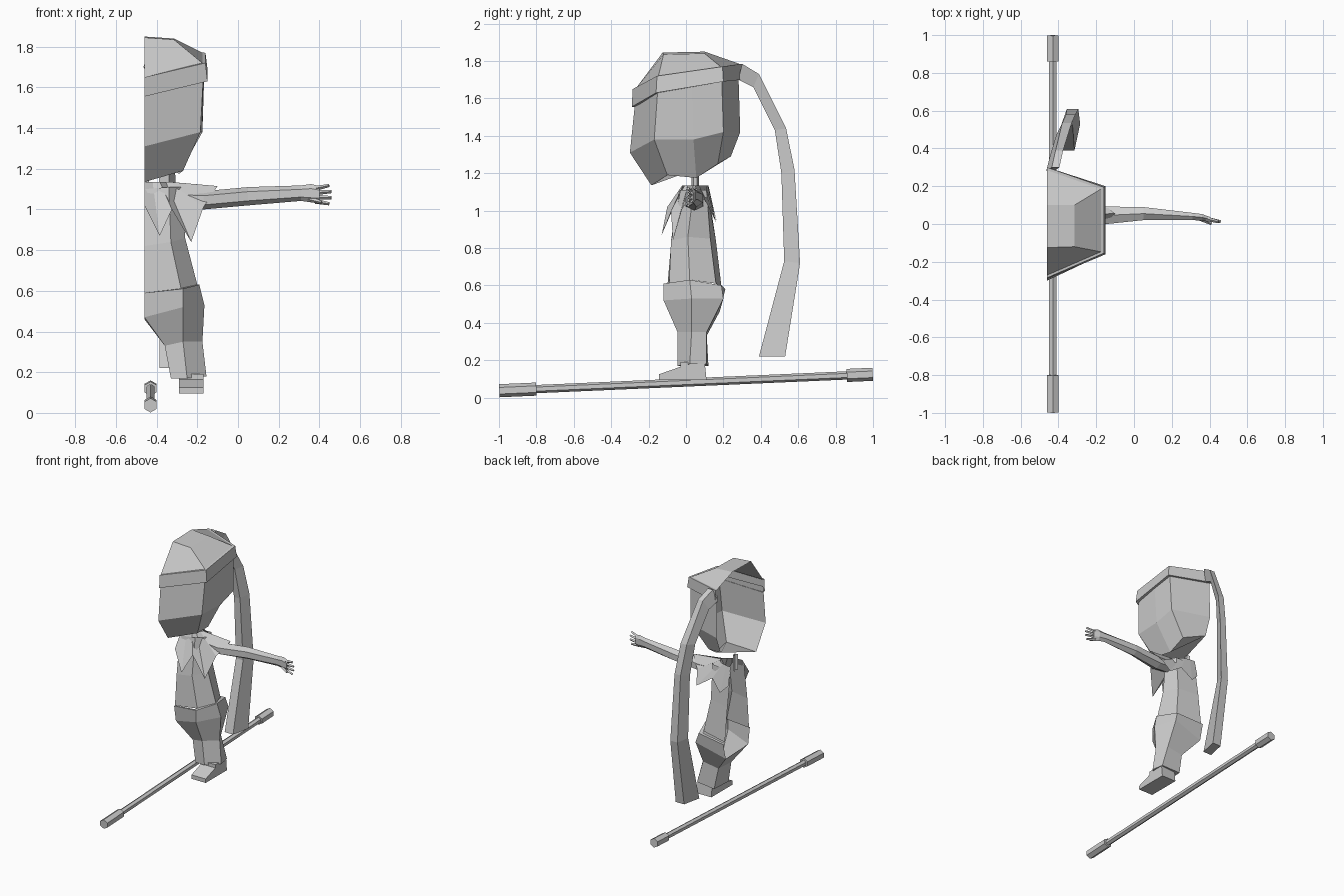
import bpy
import bmesh
from math import sin, cos, pi
from mathutils import Vector

cube = bpy.data.objects.get("Cube")
if cube:
    bpy.data.objects.remove(cube, do_unlink=True)

# One plain grey for the whole figure
grey = bpy.data.materials.new("plain_grey")
grey.use_nodes = True
colour = (0.6, 0.6, 0.6, 1)
grey.diffuse_color = colour
grey.node_tree.nodes["Principled BSDF"].inputs["Base Color"].default_value = colour

# The figure is an open half body; x in the part profiles is measured from the cut
CUT = -.46


def finish(name, bm):
    """Turn a bmesh into a flat shaded, coloured object."""
    bmesh.ops.recalc_face_normals(bm, faces=bm.faces)
    mesh = bpy.data.meshes.new(name)
    bm.to_mesh(mesh)
    bm.free()
    mesh.materials.append(grey)
    obj = bpy.data.objects.new(name, mesh)
    bpy.context.collection.objects.link(obj)
    return obj


def skin(bm, upper, lower, closed):
    """Bridge two rows of vertices with quads."""
    count = len(upper)
    for i in range(count if closed else count - 1):
        j = (i + 1) % count
        bm.faces.new((upper[i], upper[j], lower[j], lower[i]))


def loft(name, rings, closed_from=None, cap_first=False, cap_last=False):
    """Skin rings of points; rings are closed loops from index closed_from on."""
    bm = bmesh.new()
    rows = [[bm.verts.new((CUT + x, y, z)) for x, y, z in ring] for ring in rings]
    for index, (upper, lower) in enumerate(zip(rows, rows[1:])):
        closed = closed_from is not None and index >= closed_from
        skin(bm, upper, lower, closed)
    if cap_first:
        bm.faces.new(rows[0])
    if cap_last:
        bm.faces.new(rows[-1])
    return finish(name, bm)


def rod(name, start, end, radius, tip_radius, sides=6):
    """Straight tapered prism between two points."""
    start, end = Vector(start), Vector(end)
    axis = end - start
    bm = bmesh.new()
    bmesh.ops.create_cone(bm, cap_ends=True, segments=sides, radius1=radius,
                          radius2=tip_radius, depth=axis.length)
    turn = axis.to_track_quat('Z', 'Y')
    for vert in bm.verts:
        vert.co = turn @ vert.co + (start + end) / 2
    return finish(name, bm)


def inset(ring, factor):
    """Copy of a ring pulled towards the vertical axis of the head."""
    return [(x * factor, y * factor, z) for x, y, z in ring]


# Head: brow, cheek and jaw rows, running front, side, back
brow = [(0, -.27, 1.6), (.29, -.15, 1.66), (.295, .03, 1.69), (.29, .19, 1.73), (0, .28, 1.74)]
cheek = [(0, -.3, 1.31), (.275, -.17, 1.38), (.285, .04, 1.38), (.28, .2, 1.42), (0, .29, 1.42)]
jaw = [(0, -.185, 1.135), (.19, -.1, 1.19), (.17, .055, 1.175), (.15, .17, 1.25), (0, .24, 1.29)]
loft("head", [brow, cheek, jaw], cap_last=True)

# Hat: folded band and domed crown
band_low = [(0, -.29, 1.555), (.31, -.16, 1.63), (.31, .2, 1.69), (0, .3, 1.7)]
band_top = [(0, -.285, 1.65), (.3, -.155, 1.72), (.3, .195, 1.77), (0, .3, 1.785)]
loft("hat_band", [inset(band_low, .92), band_low, band_top, inset(band_top, .94)])
crown = [(0, -.125, 1.845), (.145, -.12, 1.835), (.145, .1, 1.84), (0, .1, 1.85)]
loft("hat_crown", [inset(band_top, .95), crown], cap_last=True)

# Hat tail: inner and outer edge (y, z), side offset, half width
tail_path = [
    ((.28, 1.7), (.3, 1.785), .03, .02),
    ((.36, 1.66), (.39, 1.73), .05, .02),
    ((.475, 1.43), (.535, 1.44), .09, .025),
    ((.51, 1.2), (.58, 1.22), .11, .025),
    ((.525, .73), (.61, .72), .12, .03),
    ((.39, .22), (.53, .22), .125, .035),
]
LEAN = .015
tail_rings = []
for inner, outer, side, half in tail_path:
    tail_rings.append([(side - half - LEAN, *inner), (side + half - LEAN, *inner),
                       (side + half + LEAN, *outer), (side - half + LEAN, *outer)])
loft("hat_tail", tail_rings, closed_from=0, cap_first=True, cap_last=True)

# Neck: thin half prism
neck_arc = [(.025 * sin(pi * i / 3), .05 - .02 * cos(pi * i / 3)) for i in range(4)]
loft("neck", [[(x, y, z) for x, y in neck_arc] for z in (1.2, 1.08)])

# Torso
shoulders = [(0, -.04, 1.1), (.12, -.03, 1.11), (.2, .04, 1.11), (.16, .11, 1.11), (0, .12, 1.1)]
ribs = [(0, -.08, .82), (.13, -.08, .84), (.2, .01, .86), (.16, .13, .85), (0, .16, .84)]
waist = [(0, -.1, .59), (.18, -.09, .61), (.26, .02, .63), (.2, .16, .61), (0, .19, .59)]
loft("torso", [shoulders, ribs, waist])

# Trousers: half hips above the crotch, a closed leg below it
belt = [(0, -.11, .59), (.19, -.12, .61), (.27, .02, .63), (.22, .19, .6), (0, .21, .58)]
hips = [(0, -.09, .47), (.19, -.12, .52), (.295, .03, .53), (.24, .2, .53), (0, .18, .46)]
knee = [(.1, -.03, .33), (.19, -.045, .35), (.285, .03, .35), (.24, .11, .35), (.11, .11, .33)]
cuff = [(.13, -.04, .17), (.21, -.045, .17), (.305, .02, .18), (.29, .11, .18), (.14, .12, .17)]
loft("trousers", [inset(belt, .9), belt, hips, knee, cuff], closed_from=2, cap_last=True)

# Foot: side profile drawn across its width
foot_profile = [(-.145, .095), (-.145, .125), (-.03, .165), (-.03, .19), (.1, .19), (.11, .095)]
loft("foot", [[(x, y, z) for y, z in foot_profile] for x in (.17, .29)],
     closed_from=0, cap_first=True, cap_last=True)

# Pointed collar: round neckline to a zigzag hem
hem = [(0, -.1, 1.02), (.075, -.13, .87), (.135, -.08, 1), (.23, -.07, .84),
       (.29, -.02, 1.01), (.36, .055, 1.115), (.29, .11, 1.04), (.26, .16, .94),
       (.14, .14, 1.02), (.06, .165, .94), (0, .15, 1)]
steps = len(hem) - 1
neckline = [(.13 * sin(pi * i / steps), .05 - .07 * cos(pi * i / steps), 1.135)
            for i in range(steps + 1)]
loft("collar", [neckline, hem])

# Arm: six-sided rings along x as (x, y, z, half depth, half height)
arm_path = [
    (.18, .05, 1.05, .05, .045),
    (.29, .045, 1.045, .055, .045),
    (.51, .055, 1.065, .04, .045),
    (.77, .04, 1.08, .022, .038),
    (.82, .035, 1.08, .02, .045),
    (.86, .025, 1.075, .015, .04),
]
arm_rings = []
for x, y, z, depth, height in arm_path:
    angles = [pi * k / 3 + pi / 6 for k in range(6)]
    arm_rings.append([(x, y + depth * cos(a), z + height * sin(a)) for a in angles])
loft("arm", arm_rings, closed_from=0, cap_last=True)

# Fingers fan out from the palm, with the thumb lowest
for number, spread in enumerate((-.05, -.02, .01, .04)):
    reach = .46 - 6 * (spread + .005) ** 2
    rod(f"finger_{number}", (.38, .028, 1.075 + spread * .7),
        (reach, .012, 1.078 + spread), .012, .008, 4)
rod("thumb", (.35, .03, 1.05), (.41, .002, 1.035), .013, .008, 4)


# Staff: thin sloping shaft with a thicker grip at each end
def on_staff(y):
    return (-.43, y, .081 + .044 * y)


rod("staff_shaft", on_staff(-.9), on_staff(.9), .022, .022)
rod("staff_front_grip", on_staff(-.998), on_staff(-.8), .035, .035)
rod("staff_back_grip", on_staff(.86), on_staff(.998), .035, .035)
